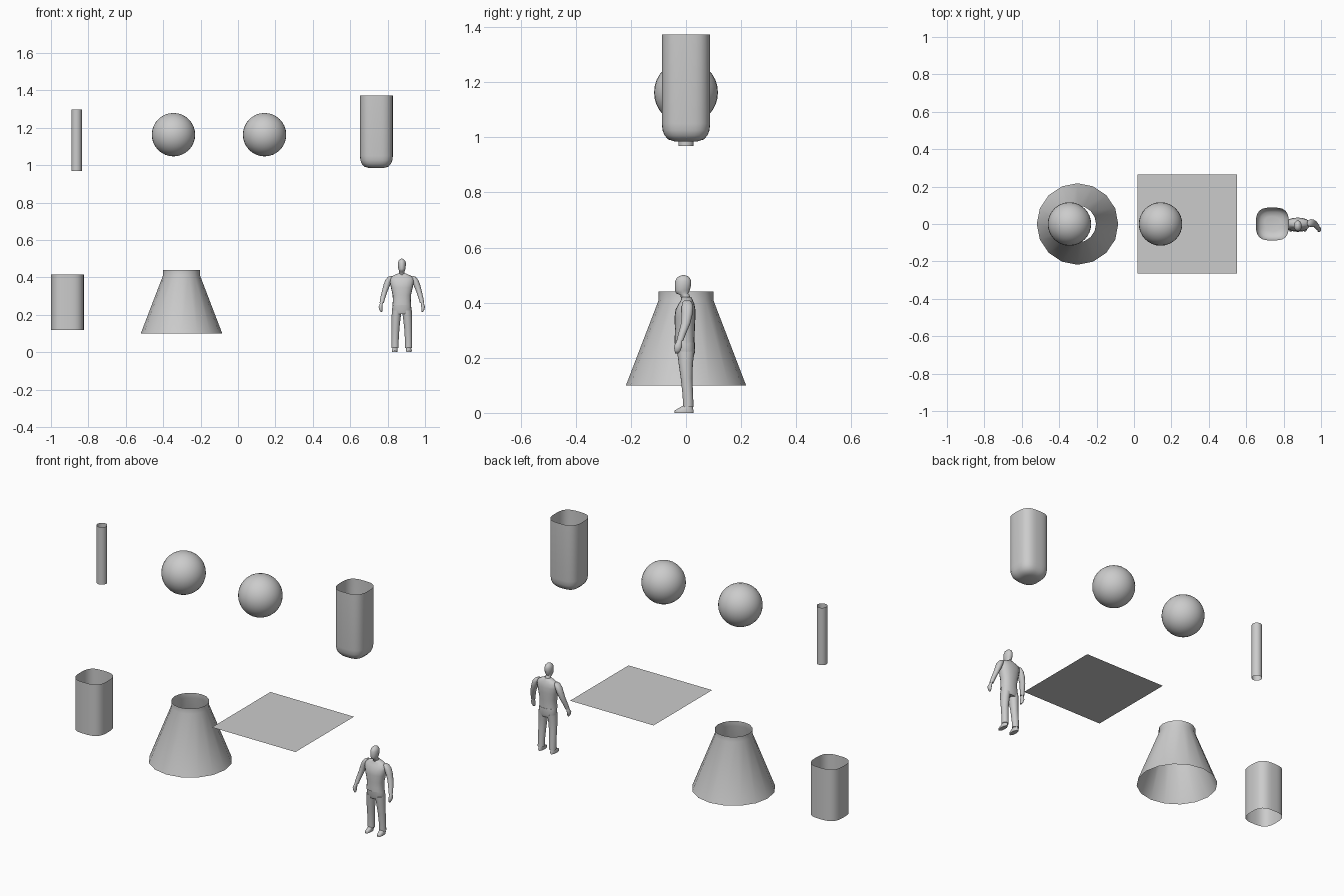
import bpy, bmesh
from math import sin, cos, pi, radians


def shade(ob, angle=40):
    bpy.ops.object.select_all(action='DESELECT')
    ob.select_set(True)
    bpy.context.view_layer.objects.active = ob
    bpy.ops.object.shade_smooth_by_angle(angle=radians(angle))


def loft(name, rings, n=16, power=2.0, bottom=False, top=False, angle=40):
    """Skin horizontal super-ellipse rings (x, y, z, rx, ry), listed upwards."""
    bm = bmesh.new()
    loops = []
    for x, y, z, rx, ry in rings:
        loop = []
        for i in range(n):
            c, s = cos(2 * pi * i / n), sin(2 * pi * i / n)
            k = (abs(c) ** power + abs(s) ** power) ** (-1 / power)
            loop.append(bm.verts.new((x + rx * c * k, y + ry * s * k, z)))
        loops.append(loop)
    for a, b in zip(loops, loops[1:]):
        for i in range(n):
            j = (i + 1) % n
            bm.faces.new((a[i], a[j], b[j], b[i]))
    if bottom:
        bm.faces.new(loops[0][::-1])
    if top:
        bm.faces.new(loops[-1])
    me = bpy.data.meshes.new(name)
    bm.to_mesh(me)
    bm.free()
    ob = bpy.data.objects.new(name, me)
    bpy.context.collection.objects.link(ob)
    shade(ob, angle)
    return ob


def tube(name, x, profile, **kw):
    """Upright shell from (radius, z) pairs."""
    return loft(name, [(x, 0, z, r, r) for r, z in profile], **kw)


# Open shells
tube("thin_tube", -0.863, [(0.028, 0.968), (0.028, 1.297)])
tube("square_sleeve", -0.912, [(0.088, 0.12), (0.088, 0.415)], n=32, power=3.1)
tube("flared_shade", -0.302, [(0.218, 0.10), (0.099, 0.41), (0.099, 0.44)], angle=30)
tube("square_cup", 0.74,
     [(0.04, 0.985), (0.064, 0.992), (0.078, 1.007), (0.085, 1.025),
      (0.088, 1.05), (0.088, 1.373)], n=32, power=3.1, bottom=True)

# Two balls
for name, x in (("left_ball", -0.345), ("right_ball", 0.142)):
    bpy.ops.mesh.primitive_uv_sphere_add(segments=32, ring_count=16, radius=0.116,
                                         location=(x, 0, 1.163))
    bpy.context.object.name = name
    shade(bpy.context.object)

# Flat sheet
bpy.ops.mesh.primitive_plane_add(size=0.53, location=(0.285, 0, 0.475))
bpy.context.object.name = "flat_sheet"

# Standing figure, facing the front
X = 0.876


def body(name, rings, side=1, **kw):
    return loft(name, [(X + side * x, y, z, rx, ry) for x, y, z, rx, ry in rings],
                bottom=True, top=True, angle=60, **kw)


body("figure_shirt", [
    (0, -0.005, 0.252, 0.050, 0.036), (0, -0.005, 0.275, 0.048, 0.036),
    (0, -0.004, 0.305, 0.049, 0.036), (0, -0.004, 0.345, 0.058, 0.038),
    (0, -0.002, 0.375, 0.064, 0.036), (0, 0.002, 0.397, 0.064, 0.028),
    (0, 0.003, 0.410, 0.046, 0.021), (0, 0.002, 0.421, 0.021, 0.017)], power=2.4)
body("figure_hips", [
    (0, 0, 0.205, 0.046, 0.028), (0, 0, 0.222, 0.053, 0.033),
    (0, -0.002, 0.256, 0.048, 0.034)], power=2.4)
body("figure_head", [
    (0, 0.000, 0.410, 0.016, 0.016), (0, -0.004, 0.428, 0.015, 0.017),
    (0, -0.014, 0.434, 0.015, 0.022), (0, -0.013, 0.445, 0.019, 0.027),
    (0, -0.011, 0.462, 0.021, 0.029), (0, -0.010, 0.478, 0.021, 0.029),
    (0, -0.010, 0.490, 0.017, 0.024), (0, -0.009, 0.497, 0.010, 0.014),
    (0, -0.009, 0.500, 0.003, 0.004)])

for side, tag in ((-1, "left"), (1, "right")):
    body(f"figure_{tag}_leg", [
        (0.036, 0.008, 0.022, 0.019, 0.019), (0.036, 0.007, 0.06, 0.019, 0.019),
        (0.034, 0.002, 0.125, 0.021, 0.021), (0.031, -0.001, 0.18, 0.024, 0.026),
        (0.027, -0.001, 0.222, 0.026, 0.031)], side)
    body(f"figure_{tag}_shoe", [
        (0.038, -0.007, 0.0, 0.014, 0.034), (0.038, -0.007, 0.008, 0.015, 0.035),
        (0.037, -0.002, 0.016, 0.014, 0.027), (0.036, 0.008, 0.028, 0.013, 0.016)], side)
    body(f"figure_{tag}_sleeve", [
        (0.108, -0.022, 0.262, 0.011, 0.012), (0.102, -0.013, 0.29, 0.013, 0.014),
        (0.092, -0.001, 0.325, 0.015, 0.017), (0.080, 0.004, 0.36, 0.018, 0.020),
        (0.071, 0.005, 0.385, 0.018, 0.021), (0.062, 0.004, 0.402, 0.013, 0.017),
        (0.056, 0.004, 0.408, 0.006, 0.010)], side)
    body(f"figure_{tag}_hand", [
        (0.109, -0.033, 0.216, 0.004, 0.006), (0.112, -0.031, 0.226, 0.008, 0.011),
        (0.114, -0.029, 0.242, 0.010, 0.015), (0.111, -0.025, 0.256, 0.008, 0.011),
        (0.108, -0.022, 0.268, 0.007, 0.009)], side)
